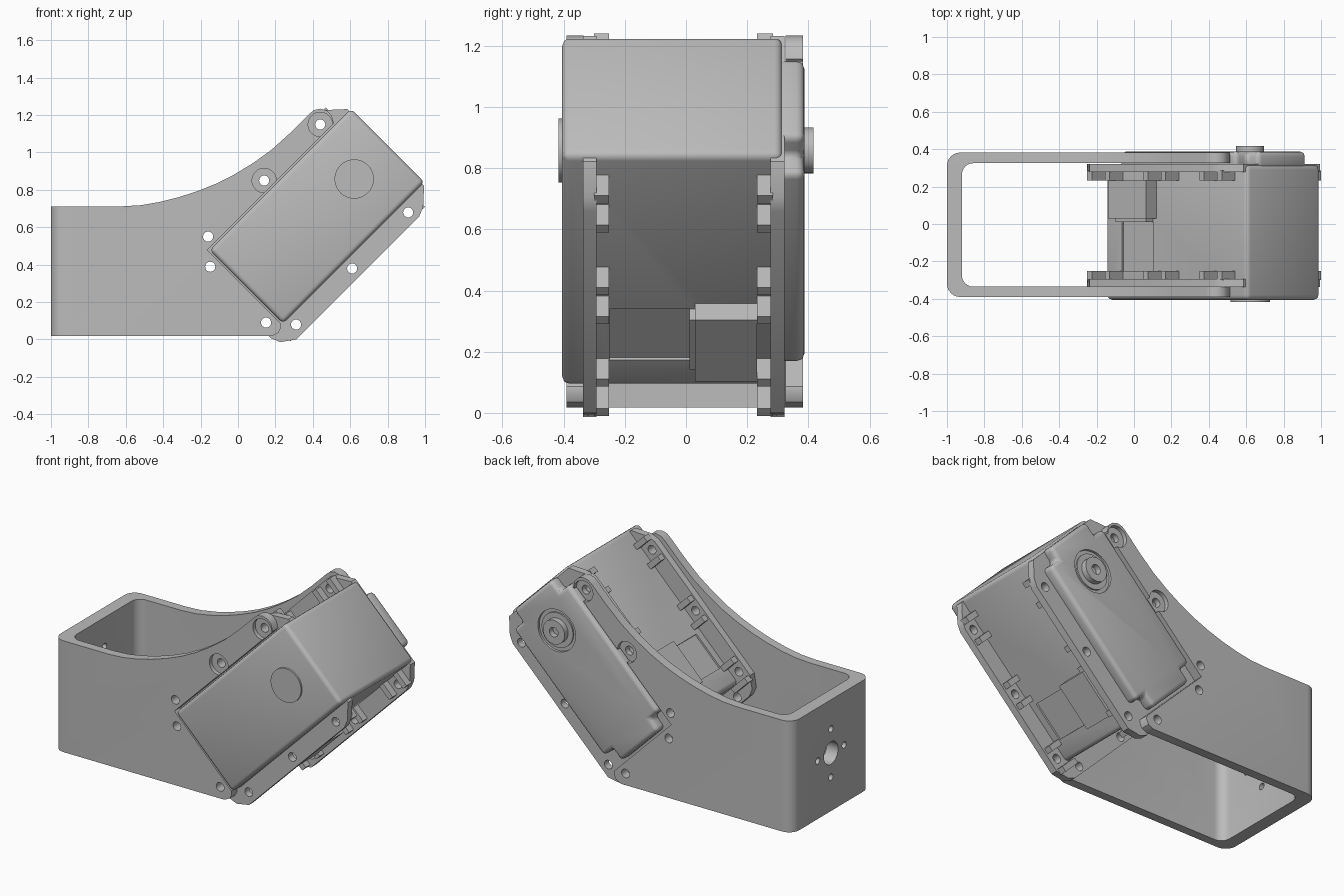
import bpy, bmesh, math

cube = bpy.data.objects.get("Cube")
if cube:
    bpy.data.objects.remove(cube, do_unlink=True)

grey = bpy.data.materials.new("plain_grey")
grey.use_nodes = True
grey.diffuse_color = (0.5, 0.5, 0.5, 1)
grey.node_tree.nodes["Principled BSDF"].inputs["Base Color"].default_value = (0.5, 0.5, 0.5, 1)

R = math.sqrt(0.5)
FRONT, BACK = -0.405, 0.315       # motor case depth
U0, U1, W0, W1 = 0.23, 1.30, -0.11, 0.445
MID = (W0 + W1) / 2


def tilt(u, w):
    """Motor coordinates (along, across) to x, z."""
    return (u - w) * R, (u + w) * R


def extrude(name, points, lo, hi, axis="Y"):
    """Prism from an outline in x,z (axis Y), x,y (axis Z) or y,z (axis X)."""
    place = {"Y": lambda a, b, d: (a, d, b),
             "Z": lambda a, b, d: (a, b, d),
             "X": lambda a, b, d: (d, a, b)}[axis]
    bm = bmesh.new()
    rings = [[bm.verts.new(place(a, b, d)) for a, b in points] for d in (lo, hi)]
    n = len(points)
    bm.faces.new(rings[0])
    bm.faces.new(rings[1][::-1])
    for i in range(n):
        j = (i + 1) % n
        bm.faces.new((rings[0][i], rings[1][i], rings[1][j], rings[0][j]))
    bmesh.ops.recalc_face_normals(bm, faces=bm.faces)
    mesh = bpy.data.meshes.new(name)
    bm.to_mesh(mesh)
    bm.free()
    mesh.materials.append(grey)
    obj = bpy.data.objects.new(name, mesh)
    bpy.context.collection.objects.link(obj)
    return obj


def circle(a, b, r, n=32):
    return [(a + r * math.cos(2 * math.pi * i / n), b + r * math.sin(2 * math.pi * i / n))
            for i in range(n)]


def block(u0, u1, w0, w1):
    return [tilt(u0, w0), tilt(u1, w0), tilt(u1, w1), tilt(u0, w1)]


def activate(obj):
    bpy.ops.object.select_all(action="DESELECT")
    obj.select_set(True)
    bpy.context.view_layer.objects.active = obj


def apply(obj, mod):
    activate(obj)
    bpy.ops.object.modifier_apply(modifier=mod.name)


def cut(obj, cutter, operation="DIFFERENCE", keep=False):
    mod = obj.modifiers.new("cut", "BOOLEAN")
    mod.operation, mod.solver, mod.object = operation, "EXACT", cutter
    apply(obj, mod)
    if not keep:
        bpy.data.objects.remove(cutter, do_unlink=True)


def bevel(obj, width, segments=3):
    mod = obj.modifiers.new("bevel", "BEVEL")
    mod.width, mod.segments, mod.limit_method = width, segments, "ANGLE"
    apply(obj, mod)


def smooth(obj):
    activate(obj)
    bpy.ops.object.shade_smooth_by_angle(angle=math.radians(35))


# Bracket: side outline crossed with a U-shaped plan
arc = [(0.38, 1.205), (0.28, 1.105), (0.18, 1.015), (0.08, 0.943), (-0.02, 0.882), (-0.12, 0.832),
       (-0.22, 0.792), (-0.32, 0.76), (-0.42, 0.735), (-0.52, 0.718), (-0.62, 0.712)]
side = ([(-1, 0.018), (0.18, 0.018), (0.215, 0.035), (0.23, 0.065),
         tilt(0.222, W0 + 0.01), tilt(0.222, 0.455), tilt(1.18, 0.455),
         (0.50, 1.20), (0.475, 1.224), (0.44, 1.234), (0.405, 1.226)] + arc + [(-1, 0.712)])
bracket = extrude("bracket", side, -0.39, 0.382)


def plan_corner(cx, cy, r, start):
    return [(cx + r * math.cos(math.radians(start + 15 * i)),
             cy + r * math.sin(math.radians(start + 15 * i))) for i in range(7)]


outer = plan_corner(-0.93, 0.312, 0.07, 90) + plan_corner(-0.93, -0.32, 0.07, 180)
inner = plan_corner(-0.86, -0.275, 0.06, 180)[::-1] + plan_corner(-0.86, 0.265, 0.06, 90)[::-1]
plan = [(1.2, 0.382)] + outer + [(1.2, -0.39), (1.2, -0.335)] + inner + [(1.2, 0.325)]
cut(bracket, extrude("plan_cutter", plan, -0.2, 1.5, "Z"), "INTERSECT")

# Screw holes shared by bracket and flanges
hole_rows = (0.276, 0.70, 1.124)
holes = [(u, w) for u in hole_rows for w in (-0.163, 0.502)] + [(0.17, 0.38), (0.17, -0.042)]
drills = [extrude("drill", circle(*tilt(u, w), 0.027, 20), -0.6, 0.6) for u, w in holes]
for drill in drills[1:]:
    if drill not in drills[2:3] + drills[4:5]:
        cut(bracket, drill, keep=True)
for u in hole_rows[1:]:
    for lo, hi in ((-0.5, -0.365), (0.357, 0.5)):
        cut(bracket, extrude("counterbore", circle(*tilt(u, 0.502), 0.065), lo, hi))

# Mounting holes in the end wall
for y, z, r in ((0, 0.38, 0.07), (0.13, 0.38, 0.02), (-0.13, 0.38, 0.02),
                (0, 0.53, 0.02), (0, 0.23, 0.02)):
    cut(bracket, extrude("end_drill", circle(y, z, r), -1.2, -0.8, "X"))
smooth(bracket)

# Motor case with rounded edges and shallow recesses on both long sides
case = extrude("motor_case", block(U0, U1, W0, W1), FRONT, BACK)
bevel(case, 0.025)
for w0, w1 in ((W0 - 0.1, W0 + 0.012), (W1 - 0.012, W1 + 0.1)):
    pocket = extrude("pocket", block(0.355, 0.59, w0, w1), -0.25, 0.02)
    cut(case, pocket)
smooth(case)

# Back cover: rectangle with notched corners
n = 0.085
a, b, c, d = U0 + 0.01, U1 - 0.01, W0 + 0.01, W1 - 0.01
notched = [(a + n, c), (b - n, c), (b - n, c + n), (b, c + n), (b, d - n), (b - n, d - n),
           (b - n, d), (a + n, d), (a + n, d - n), (a, d - n), (a, c + n), (a + n, c + n)]
cover = extrude("back_cover", [tilt(*p) for p in notched], BACK - 0.02, 0.387)
bevel(cover, 0.025)
axle = tilt(1.046, MID)
cut(cover, extrude("ring_cutter", circle(*axle, 0.13, 40), 0.372, 0.5))
smooth(cover)

# Output axle on the back, round cap on the front
hub = extrude("axle_hub", circle(*axle, 0.075), 0.36, 0.416)
cut(hub, extrude("hub_drill", circle(*axle, 0.03, 20), 0.375, 0.5))
smooth(hub)
ring = extrude("axle_ring", circle(*axle, 0.108, 40), 0.36, 0.381)
smooth(ring)
cap = extrude("front_cap", circle(*axle, 0.105, 40), -0.416, -0.39)
smooth(cap)

# Mounting flanges with nut holders on their inner faces
outline = [(0.13, -0.12), (0.15, -0.17), (0.22, -0.22), (1.15, -0.22), (1.20, -0.20), (1.285, -0.122)]
outline += [(u, 2 * MID - w) for u, w in reversed(outline)]
for label, lo, hi, in_lo, in_hi in (("front", -0.337, -0.293, -0.30, -0.252),
                                    ("back", 0.277, 0.322, 0.232, 0.285)):
    flange = extrude(label + "_flange", [tilt(*p) for p in outline], lo, hi)
    for drill in drills:
        cut(flange, drill, keep=True)
    smooth(flange)
    for u in hole_rows:
        for w0, w1 in ((-0.205, W0 + 0.03), (W1 - 0.03, 0.545)):
            for s in (-1, 1):
                u0, u1 = sorted((u + s * 0.05, u + s * 0.085))
                extrude(label + "_nut_holder", block(u0, u1, w0, w1), in_lo, in_hi)
for drill in drills:
    bpy.data.objects.remove(drill, do_unlink=True)

# Cable sockets on both long sides, each with a thin side lip
for label, w0, w1, lip0, lip1 in (("lower", -0.185, W0 + 0.03, -0.16, W0 + 0.03),
                                  ("upper", W1 - 0.03, 0.525, W1 - 0.03, 0.50)):
    extrude(label + "_socket", block(0.33, 0.615, w0, w1), 0.03, 0.232)
    extrude(label + "_socket_lip", block(0.36, 0.59, lip0, lip1), 0.012, 0.035)
